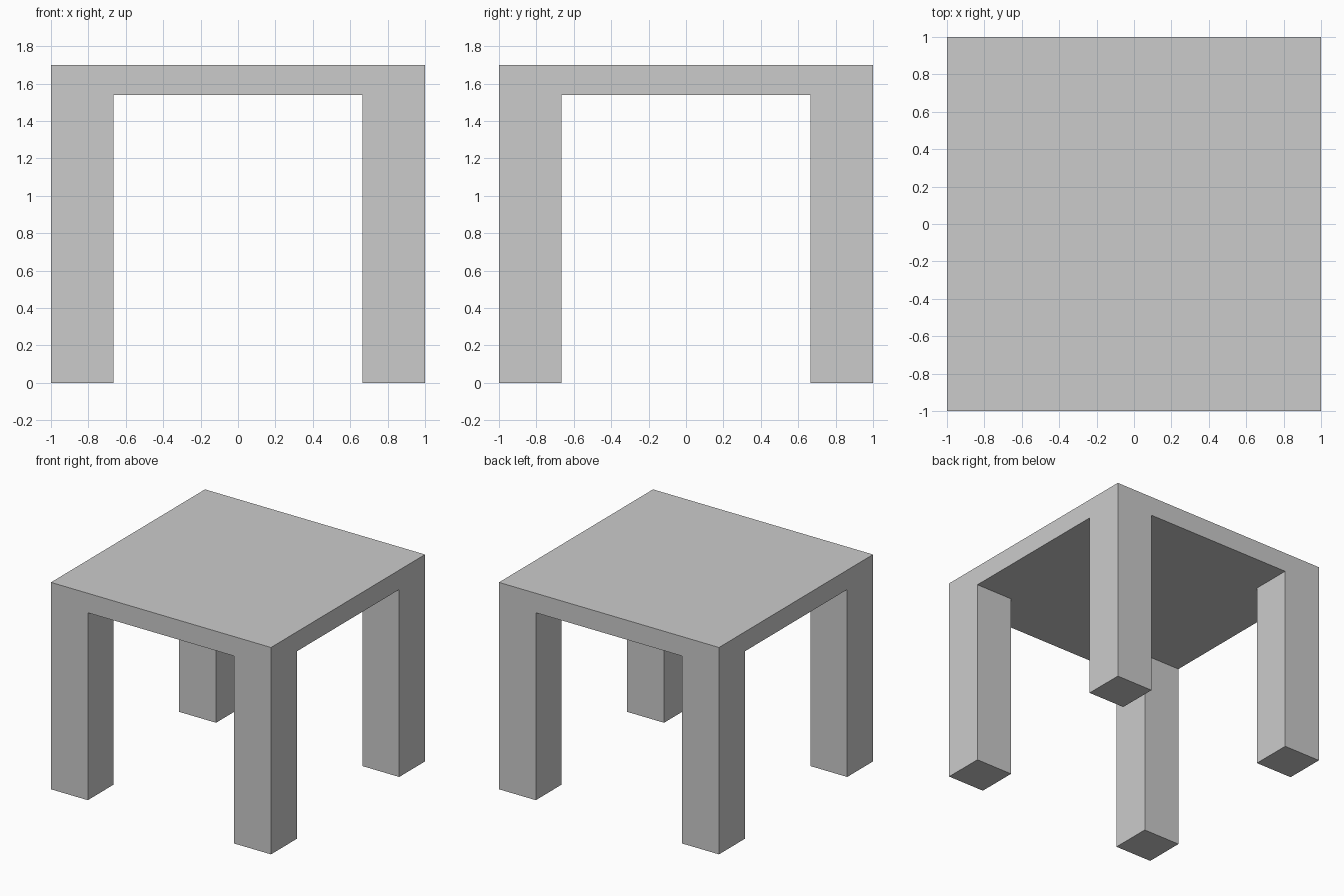
import bpy, bmesh
from mathutils import Matrix, Vector

if "Cube" in bpy.data.objects:
    bpy.data.objects.remove(bpy.data.objects["Cube"])

HEIGHT, UNDERSIDE, LEG_INNER = 1.70, 1.54, 0.665

bm = bmesh.new()

# Square table top slab
slab = (Matrix.Translation((0, 0, (HEIGHT + UNDERSIDE) / 2))
        @ Matrix.Diagonal((2, 2, HEIGHT - UNDERSIDE, 1)))
bmesh.ops.create_cube(bm, size=1, matrix=slab)

# Cut lines where the inner leg faces meet the top
for axis in (Vector((1, 0, 0)), Vector((0, 1, 0))):
    for side in (-1, 1):
        bmesh.ops.bisect_plane(bm, geom=bm.verts[:] + bm.edges[:] + bm.faces[:],
                               plane_co=axis * side * LEG_INNER, plane_no=axis)

# Four legs: corner squares of the underside pulled down to the floor
bm.normal_update()
corners = []
for f in bm.faces:
    c = f.calc_center_median()
    if f.normal.z < -0.5 and min(abs(c.x), abs(c.y)) > LEG_INNER:
        corners.append(f)
legs = bmesh.ops.extrude_face_region(bm, geom=corners)
for v in legs["geom"]:
    if isinstance(v, bmesh.types.BMVert):
        v.co.z = 0
bmesh.ops.recalc_face_normals(bm, faces=bm.faces[:])

mesh = bpy.data.meshes.new("table")
bm.to_mesh(mesh)
bm.free()
bpy.context.collection.objects.link(bpy.data.objects.new("table", mesh))
